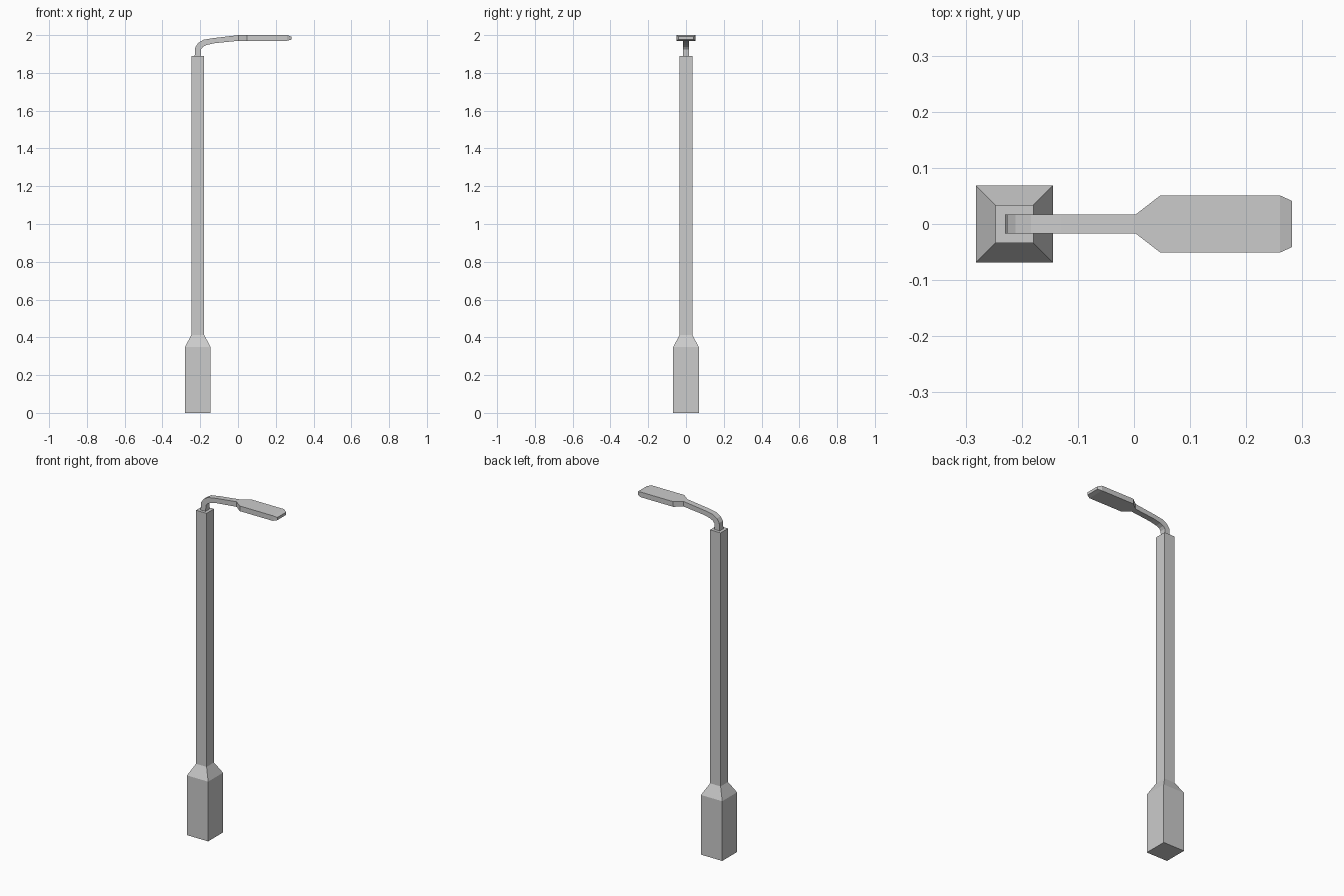
import bpy

if "Cube" in bpy.data.objects:
    bpy.data.objects.remove(bpy.data.objects["Cube"])


def loft(name, rings):
    """Capped flat-shaded skin through a list of four-point rings."""
    verts = [p for ring in rings for p in ring]
    faces = [(3, 2, 1, 0)]
    for r in range(len(rings) - 1):
        a, b = r * 4, r * 4 + 4
        for i in range(4):
            j = (i + 1) % 4
            faces.append((a + i, a + j, b + j, b + i))
    n = len(verts)
    faces.append((n - 4, n - 3, n - 2, n - 1))
    mesh = bpy.data.meshes.new(name)
    mesh.from_pydata(verts, [], faces)
    obj = bpy.data.objects.new(name, mesh)
    bpy.context.collection.objects.link(obj)
    return obj


def square(h, z, cx=-0.213):
    return [(cx - h, -h, z), (cx + h, -h, z), (cx + h, h, z), (cx - h, h, z)]


def cross(outer, inner, w):
    """Ring across the arm: outer and inner are (x, z), w is half the width."""
    return [(outer[0], -w, outer[1]), (inner[0], -w, inner[1]),
            (inner[0], w, inner[1]), (outer[0], w, outer[1])]


# Square post with a wider base and a sloped shoulder
loft("post", [square(0.0685, 0), square(0.0685, 0.348),
              square(0.034, 0.412), square(0.034, 1.89)])

# Bent arm, from the post top to the lamp
arm = [((-0.23, 1.88), (-0.198, 1.88)), ((-0.226, 1.935), (-0.195, 1.925)),
       ((-0.211, 1.958), (-0.185, 1.938)), ((-0.184, 1.975), (-0.165, 1.948)),
       ((-0.13, 1.984), (-0.125, 1.957)), ((0.003, 2.0), (0.003, 1.97))]
loft("arm", [cross(o, i, 0.017) for o, i in arm])

# Flat lamp head: flared neck, straight body, chamfered tip
head = [(0.003, 0.017, 1.97, 2.0), (0.047, 0.051, 1.97, 2.0),
        (0.26, 0.051, 1.97, 2.0), (0.282, 0.041, 1.976, 1.992)]
loft("lamp_head", [cross((x, top), (x, low), w) for x, w, low, top in head])
